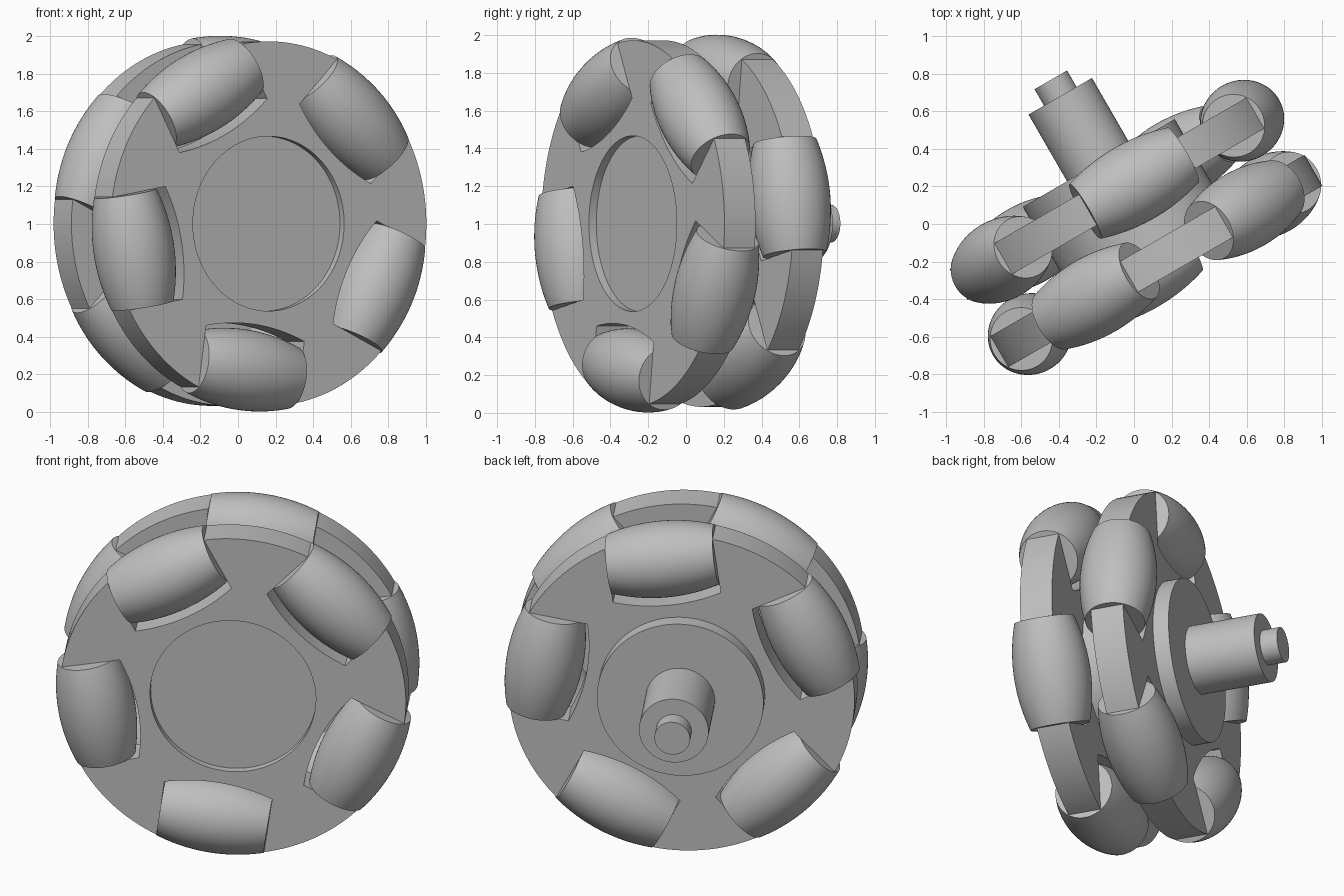
import bpy, bmesh, math
from mathutils import Matrix, Vector

cube = bpy.data.objects.get("Cube")
if cube:
    bpy.data.objects.remove(cube, do_unlink=True)

RIM = 0.97           # plate radius
TREAD = 1.0          # radius rolled by the barrels
SEAT = 0.785         # distance of roller axles from the centre
HALF = 0.305         # half length of a roller
BORE = 0.465
STEP = math.radians(72)

# Wheel frame: x across the wheel, y along the axle, z up
WHEEL = Matrix.Translation((0, 0, 1.002)) @ Matrix.Rotation(math.radians(30), 4, 'Z')

grey = bpy.data.materials.new("plain grey")
grey.use_nodes = True
grey.diffuse_color = (0.52, 0.52, 0.52, 1)
grey.node_tree.nodes["Principled BSDF"].inputs["Base Color"].default_value = grey.diffuse_color


def add_object(name, bm, local):
    bmesh.ops.remove_doubles(bm, verts=bm.verts, dist=1e-5)
    bmesh.ops.recalc_face_normals(bm, faces=bm.faces)
    mesh = bpy.data.meshes.new(name)
    bm.to_mesh(mesh)
    bm.free()
    mesh.materials.append(grey)
    obj = bpy.data.objects.new(name, mesh)
    bpy.context.collection.objects.link(obj)
    obj.matrix_world = WHEEL @ local
    bpy.ops.object.select_all(action='DESELECT')
    obj.select_set(True)
    bpy.context.view_layer.objects.active = obj
    bpy.ops.object.shade_smooth_by_angle(angle=math.radians(30))
    return obj


def lathe(name, profile, local, steps=64):
    """Spin (along, radius) points about the x axis."""
    bm = bmesh.new()
    verts = [bm.verts.new((a, 0, r)) for a, r in profile]
    edges = [bm.edges.new(pair) for pair in zip(verts, verts[1:])]
    bmesh.ops.spin(bm, geom=verts + edges, cent=(0, 0, 0), axis=(1, 0, 0),
                   angle=math.tau, steps=steps, use_duplicate=False)
    return add_object(name, bm, local)


def cylinder(name, radius, start, end):
    lathe(name, [(start, 0), (start, radius), (end, radius), (end, 0)],
          Matrix.Rotation(math.pi / 2, 4, 'Z'), 96)


def barrel(t):
    """Roller radius at distance t from its middle."""
    return math.sqrt(TREAD ** 2 - t ** 2) - SEAT


def plate_outline(first):
    """Round plate with five curved-bottom roller slots."""
    points = []
    reach = math.asin(HALF / RIM)
    for k in range(5):
        angle = first + k * STEP
        out = Vector((math.cos(angle), math.sin(angle)))
        side = Vector((-out.y, out.x))
        for i in range(17):
            t = HALF * (i / 8 - 1)
            points.append(out * (SEAT - barrel(t) - 0.027) + side * t)
        for i in range(17):
            a = angle + reach + (STEP - 2 * reach) * i / 16
            points.append(Vector((math.cos(a), math.sin(a))) * RIM)
    return points


def plate(name, first, offset, thickness):
    curve = bpy.data.curves.new(name, 'CURVE')
    curve.dimensions = '2D'
    curve.fill_mode = 'BOTH'
    curve.extrude = thickness / 2
    bore = [Vector((math.cos(a), math.sin(a))) * BORE
            for a in (math.tau * i / 96 for i in range(96))]
    for points in (plate_outline(first), bore):
        spline = curve.splines.new('POLY')
        spline.points.add(len(points) - 1)
        for target, p in zip(spline.points, points):
            target.co = (p.x, p.y, 0, 1)
        spline.use_cyclic_u = True
    helper = bpy.data.objects.new(name + "_outline", curve)
    bpy.context.collection.objects.link(helper)
    graph = bpy.context.evaluated_depsgraph_get()
    mesh = bpy.data.meshes.new_from_object(helper.evaluated_get(graph))
    bm = bmesh.new()
    bm.from_mesh(mesh)
    bpy.data.objects.remove(helper, do_unlink=True)
    bpy.data.meshes.remove(mesh)
    add_object(name, bm, Matrix.Translation((0, offset, 0))
               @ Matrix.Rotation(math.pi / 2, 4, 'X'))


# Two plates with staggered rollers
arc = [HALF * (i / 10 - 1) * 0.995 for i in range(21)]
roller_profile = [(arc[0], 0)] + [(t, barrel(t)) for t in arc] + [(arc[-1], 0)]
for end, offset, degrees in (("front", -0.23, 46), ("rear", 0.188, 10)):
    first = math.radians(degrees)
    plate(end + "_plate", first, offset, 0.19)
    for k in range(5):
        turn = Matrix.Rotation(math.pi / 2 - first - k * STEP, 4, 'Y')
        lathe(f"{end}_roller_{k + 1}", roller_profile,
              Matrix.Translation((0, offset, 0)) @ turn @ Matrix.Translation((0, 0, SEAT)))

# Hub, sunk at the front and raised at the back, with a stepped axle
cylinder("hub", BORE + 0.002, -0.28, 0.375)
cylinder("axle", 0.195, 0.36, 0.785)
cylinder("axle_tip", 0.1, 0.77, 0.886)
